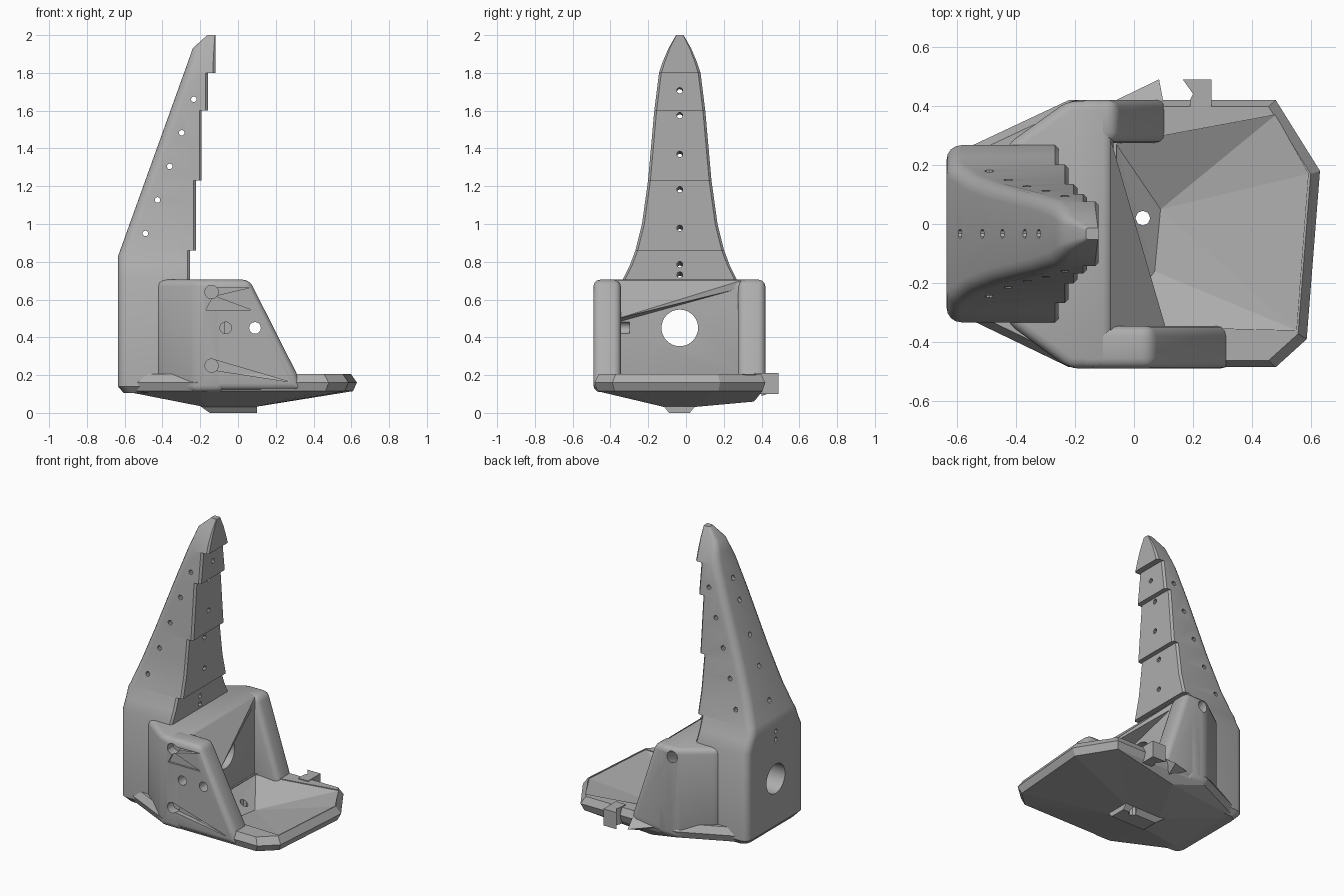
import bpy, bmesh, math
from mathutils import Vector, Matrix

if "Cube" in bpy.data.objects:
    bpy.data.objects.remove(bpy.data.objects["Cube"], do_unlink=True)

grey = bpy.data.materials.new("plain_grey")
grey.use_nodes = True
COLOUR = (0.42, 0.42, 0.42, 1)
grey.diffuse_color = COLOUR
grey.node_tree.nodes["Principled BSDF"].inputs["Base Color"].default_value = COLOUR

MID = -0.033  # y of the symmetry plane


def finish(bm, name):
    bmesh.ops.recalc_face_normals(bm, faces=bm.faces)
    mesh = bpy.data.meshes.new(name)
    bm.to_mesh(mesh)
    bm.free()
    mesh.materials.append(grey)
    ob = bpy.data.objects.new(name, mesh)
    bpy.context.collection.objects.link(ob)
    return ob


def hull(name, points):
    bm = bmesh.new()
    for p in points:
        bm.verts.new(p)
    res = bmesh.ops.convex_hull(bm, input=bm.verts)
    junk = [g for g in res["geom_interior"] if isinstance(g, bmesh.types.BMVert)]
    bmesh.ops.delete(bm, geom=junk, context="VERTS")
    bmesh.ops.dissolve_limit(bm, angle_limit=0.01, verts=bm.verts, edges=bm.edges)
    return finish(bm, name)


def prism(name, profile, axis, low, high):
    """Extrude a 2D profile along y or z."""
    def place(p, t):
        return (p[0], t, p[1]) if axis == "y" else (p[0], p[1], t)
    bm = bmesh.new()
    a = [bm.verts.new(place(p, low)) for p in profile]
    b = [bm.verts.new(place(p, high)) for p in profile]
    bm.faces.new(a)
    bm.faces.new(b)
    for i in range(len(a)):
        j = (i + 1) % len(a)
        bm.faces.new((a[i], a[j], b[j], b[i]))
    return finish(bm, name)


def rod(name, start, end, radius, sides=16):
    start, end = Vector(start), Vector(end)
    turn = (end - start).to_track_quat("Z", "Y").to_matrix().to_4x4()
    bm = bmesh.new()
    bmesh.ops.create_cone(bm, cap_ends=True, segments=sides, radius1=radius, radius2=radius,
                          depth=(end - start).length,
                          matrix=Matrix.Translation((start + end) / 2) @ turn)
    return finish(bm, name)


def bake(ob):
    """Apply the modifier stack."""
    dg = bpy.context.evaluated_depsgraph_get()
    mesh = bpy.data.meshes.new_from_object(ob.evaluated_get(dg))
    ob.modifiers.clear()
    ob.data = mesh


def soften(ob, width, segments=3):
    m = ob.modifiers.new("Bevel", "BEVEL")
    m.width, m.segments, m.limit_method = width, segments, "ANGLE"
    m.angle_limit = math.radians(25)
    bake(ob)


def cut(ob, cutters):
    for c in cutters:
        m = ob.modifiers.new("Cut", "BOOLEAN")
        m.operation, m.solver, m.object = "DIFFERENCE", "EXACT", c
    bake(ob)


def smooth(ob, angle=30):
    bpy.ops.object.select_all(action="DESELECT")
    ob.select_set(True)
    bpy.context.view_layer.objects.active = ob
    bpy.ops.object.shade_smooth_by_angle(angle=math.radians(angle))


# Spine: back block and stepped tower, lofted from rounded rings
def half_width(z):
    table = [(0.71, 0.30), (0.78, 0.265), (0.86, 0.235), (1.0, 0.20), (1.23, 0.168),
             (1.6, 0.135), (1.8, 0.11), (1.86, 0.09), (1.93, 0.06), (2.0, 0.02)]
    if z <= table[0][0]:
        return table[0][1]
    for (z0, w0), (z1, w1) in zip(table, table[1:]):
        if z <= z1:
            return w0 + (w1 - w0) * (z - z0) / (z1 - z0)
    return table[-1][1]


def back_x(z):
    if z < 0.83:
        return -0.635
    if z < 1.93:
        return -0.635 + (z - 0.83) * 0.36
    return -0.24 + (z - 1.93) * 1.1


def ring(bm, z, front, inset=0.0):
    w, back = half_width(z) - inset, back_x(z) + inset
    r = min(0.05, w * 0.5, (front - back) * 0.45)
    c = r * 0.25
    side = [(front, w - c), (front - c, w)]
    for k in range(5):
        a = math.pi / 2 * (1 + k / 4)
        side.append((back + r + r * math.cos(a), w - r + r * math.sin(a)))
    loop = side + [(x, -y) for x, y in reversed(side)]
    return [bm.verts.new((x, MID + y, z)) for x, y in loop]


bm = bmesh.new()
steps = [(-0.255, [0.14, 0.71, 0.78, 0.83, 0.86]), (-0.222, [0.86, 0.92, 1.0, 1.1, 1.23]),
         (-0.192, [1.23, 1.4, 1.6]), (-0.16, [1.6, 1.7, 1.8]),
         (-0.12, [1.8, 1.86, 1.93, 2.0])]
rings = [ring(bm, 0.105, -0.255, 0.03)]
for front, heights in steps:
    rings += [ring(bm, z, front) for z in heights]
for a, b in zip(rings, rings[1:]):
    for i in range(len(a)):
        j = (i + 1) % len(a)
        bm.faces.new((a[i], a[j], b[j], b[i]))
bm.faces.new(rings[0])
bm.faces.new(rings[-1])
tower = finish(bm, "spine_tower")

# Middle block with angled shoulders
body = prism("middle_block", [(-0.43, 0.27), (-0.22, 0.42), (-0.07, 0.42), (-0.07, -0.49),
                              (-0.22, -0.49), (-0.43, -0.335)], "z", 0.11, 0.705)
soften(body, 0.035)

# Side walls with sloping front edges
right_wall = prism("right_wall", [(-0.2, 0.12), (0.34, 0.12), (0.31, 0.21), (0.06, 0.705),
                                  (-0.2, 0.705)], "y", -0.49, -0.345)
left_wall = prism("left_wall", [(-0.2, 0.12), (0.13, 0.12), (0.10, 0.21), (-0.06, 0.705),
                                (-0.2, 0.705)], "y", 0.275, 0.42)
for wall in (right_wall, left_wall):
    soften(wall, 0.035)

# Slanting lip between the walls
hull("slanted_lip", [(-0.08, 0.29, 0.70), (-0.08, -0.36, 0.70), (0.11, -0.36, 0.50),
                     (-0.08, -0.36, 0.48), (-0.08, 0.29, 0.66)])

# Faceted base, hollowed into a shallow pan
outline = [(-0.625, -0.29), (-0.625, 0.23), (-0.43, 0.27), (-0.22, 0.42), (0.48, 0.42),
           (0.63, 0.18), (0.585, -0.39), (0.48, -0.485), (-0.22, -0.485), (-0.43, -0.335)]
layers = [(0.205, 0.95), (0.16, 1.0), (0.115, 0.965)]
pts = [(x * s, MID + (y - MID) * s, z) for z, s in layers for x, y in outline]
pts += [(x, y, 0.03) for x in (-0.17, 0.08) for y in (-0.11, 0.03)] + [(0.0, 0.36, 0.06)]
base = hull("base_pan", pts)
floor = [(-0.06, 0.27), (0.48, 0.37), (0.59, 0.17), (0.55, -0.36), (0.1, -0.345), (-0.06, -0.345)]
pan = hull("pan_cutter", [(x, y, z) for x, y in floor for z in (0.2, 0.3)]
           + [(0.09, 0.05, 0.09), (0.07, -0.16, 0.10)])
drain = rod("drain_cutter", (0.03, 0.02, -0.1), (0.03, 0.02, 0.3), 0.025, 8)
cut(base, [pan, drain])

# Keel foot
keel = hull("keel_foot", [(x, y, 0.0) for x in (-0.15, 0.1) for y in (-0.09, 0.02)]
            + [(x, y, 0.05) for x in (-0.22, 0.1) for y in (-0.13, 0.06)])
cut(keel, [drain])

# Hooked clip and small fin on the left side
prism("side_clip", [(0.165, 0.49), (0.262, 0.49), (0.262, 0.36), (0.19, 0.36), (0.19, 0.42),
                    (0.20, 0.44), (0.19, 0.455)], "z", 0.10, 0.21)
hull("side_fin", [(-0.07, 0.415, 0.15), (0.085, 0.49, 0.12), (0.10, 0.41, 0.18), (0.06, 0.40, 0.09)])

# Main bore through the back, and rows of small holes in the tower
bore = rod("bore_cutter", (-0.8, MID, 0.45), (0.0, MID, 0.45), 0.097, 32)
cutters = [bore]
for i in range(5):
    x, z = -0.49 + 0.064 * i, 0.95 + 0.1775 * i
    cutters.append(rod("side_hole_cutter", (x, -0.5, z), (x, 0.5, z), 0.015, 10))
for z in (0.73, 0.785, 0.975, 1.18, 1.365, 1.57, 1.70):
    cutters.append(rod("row_hole_cutter", (-0.8, MID, z - 0.03), (-0.1, MID, z + 0.01), 0.016, 10))
cut(tower, cutters)

# Wall sockets, bolt holes and tapered grooves
sockets = [rod("socket_cutter", (-0.14, -0.6, z), (-0.14, -0.43, z), 0.036, 12) for z in (0.25, 0.64)]
bolts = [rod("bolt_cutter", (x, -0.6, 0.45), (x, -0.3, 0.45), 0.031) for x in (-0.065, 0.09)]


def groove(points, depth):
    return hull("groove_cutter", [(x, -0.6, z) for x, z in points]
                + [(x, -0.49 + depth, z) for x, z in points])


grooves = [groove([(-0.12, 0.28), (-0.12, 0.225), (0.27, 0.165)], 0.03),
           groove([(-0.12, 0.66), (-0.12, 0.62), (0.06, 0.663)], 0.03),
           groove([(-0.17, 0.545), (-0.13, 0.62), (0.07, 0.545)], 0.012)]
left_socket = rod("left_socket_cutter", (-0.18, 0.3, 0.6), (-0.2, 0.55, 0.70), 0.036, 12)
cut(right_wall, sockets + bolts + grooves)
cut(body, [bore, left_socket] + sockets + bolts + grooves)
cut(left_wall, [left_socket])

for ob in (tower, body, right_wall, left_wall):
    smooth(ob)

# Remove the used cutters
for ob in list(bpy.data.objects):
    if "_cutter" in ob.name:
        bpy.data.objects.remove(ob, do_unlink=True)
